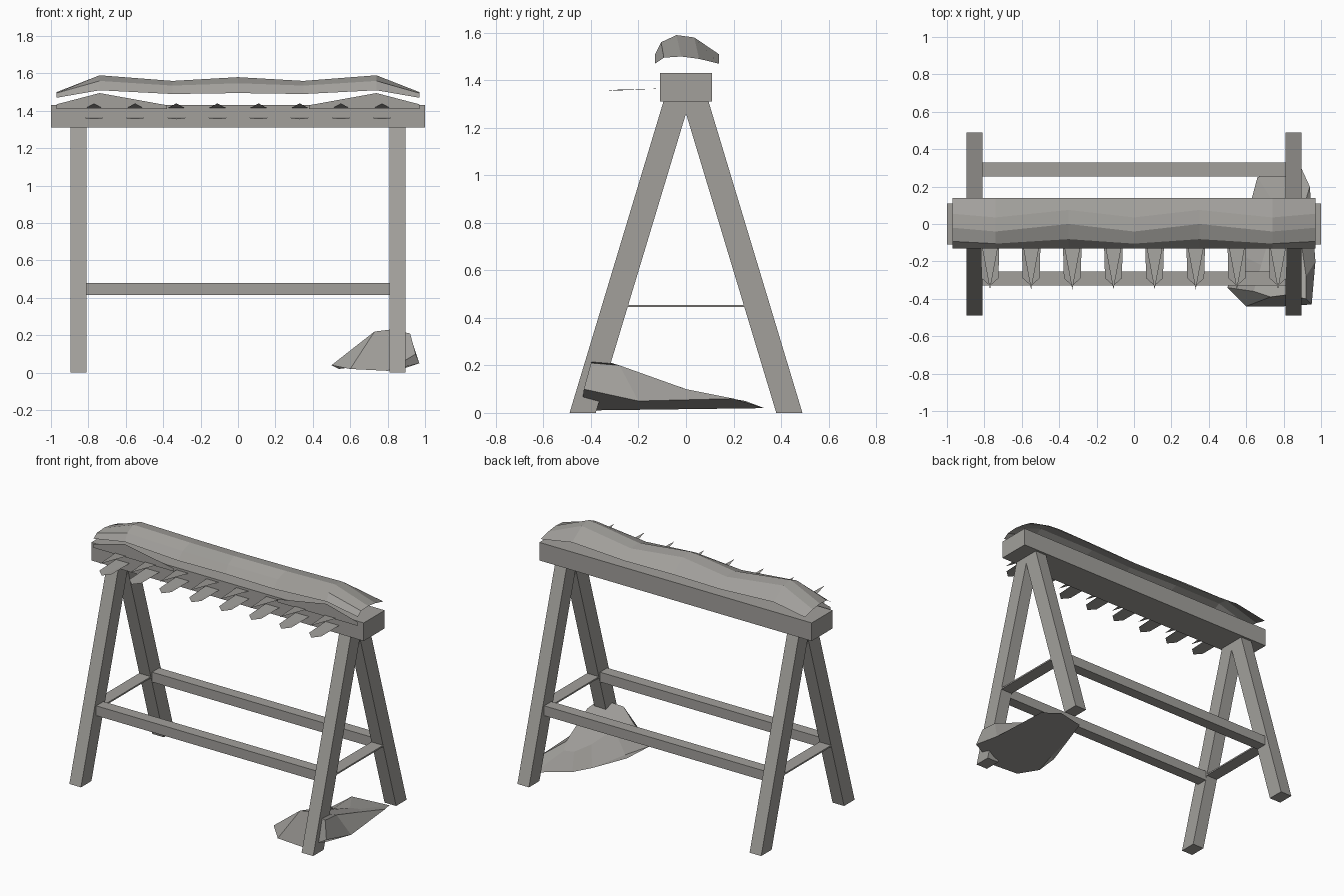
import bpy
from mathutils import Vector

cube = bpy.data.objects.get("Cube")
if cube:
    bpy.data.objects.remove(cube, do_unlink=True)

grey = bpy.data.materials.new("warm_grey")
grey.use_nodes = True
colour = (0.36, 0.35, 0.33, 1)
grey.diffuse_color = colour
grey.node_tree.nodes["Principled BSDF"].inputs["Base Color"].default_value = colour


def build(name, verts, faces):
    mesh = bpy.data.meshes.new(name)
    mesh.from_pydata([Vector(v) for v in verts], [], faces)
    mesh.materials.append(grey)
    mesh.update()
    obj = bpy.data.objects.new(name, mesh)
    bpy.context.collection.objects.link(obj)
    return obj


def prism(name, low, high):
    """Joins a lower and an upper outline into a closed solid."""
    n = len(low)
    sides = [(i, (i + 1) % n, n + (i + 1) % n, n + i) for i in range(n)]
    return build(name, low + high,
                 sides + [tuple(reversed(range(n))), tuple(range(n, 2 * n))])


def rect(x0, x1, y0, y1, z):
    return [(x0, y0, z), (x1, y0, z), (x1, y1, z), (x0, y1, z)]


def box(name, x0, x1, y0, y1, z0, z1):
    return prism(name, rect(x0, x1, y0, y1, z0), rect(x0, x1, y0, y1, z1))


# Top beam
box("top_beam", -1, 1, -0.11, 0.11, 1.31, 1.43)

# Splayed legs, long rails and flat end ties
for xs, side in ((-1, "right"), (1, "left")):
    x0, x1 = sorted((xs * 0.81, xs * 0.895))
    for ys, end in ((-1, "front"), (1, "back")):
        a, b = sorted((ys * 0.38, ys * 0.49))
        c, d = sorted((ys * -0.015, ys * 0.095))
        prism(f"{end}_{side}_leg", rect(x0, x1, a, b, 0), rect(x0, x1, c, d, 1.31))
    box(f"{side}_end_tie", x0, x1, -0.27, 0.27, 0.445, 0.455)
for ys, end in ((-1, "front"), (1, "back")):
    y0, y1 = sorted((ys * 0.255, ys * 0.33))
    box(f"{end}_rail", -0.81, 0.81, y0, y1, 0.415, 0.48)

# Wavy cap hovering over the beam: stations hold x, ridge height, hem height, sway
half = [(0, 1.58, 1.495, 0), (0.35, 1.56, 1.49, 0.04),
        (0.74, 1.59, 1.51, 0), (0.97, 1.50, 1.47, 0.02)]
stations = [(-x, r, h, s) for x, r, h, s in reversed(half[1:])] + half
verts = []
for x, ridge, hem, sway in stations:
    verts += [(x, -0.13, hem), (x, -0.105 + sway * 0.6, (ridge + hem) / 2 + 0.01),
              (x, -0.04 + sway, ridge), (x, 0.035 + sway, ridge - 0.01),
              (x, 0.138, hem)]
faces = [(i * 5 + j, i * 5 + j + 5, i * 5 + j + 6, i * 5 + j + 1)
         for i in range(len(stations) - 1) for j in range(4)]
build("wavy_cap", verts, faces)

# Peaked skirt strips along the front of the beam
for xs, side in ((-1, "right"), (1, "left")):
    outline = [(0.38, 1.41), (0.97, 1.41), (0.97, 1.435), (0.74, 1.495), (0.38, 1.43)]
    if xs < 0:
        outline.reverse()
    build(f"{side}_skirt", [(xs * x, -0.13, z) for x, z in outline], [(0, 1, 2, 3, 4)])

# Row of paired fringe points on the front
for i in range(8):
    x = -0.77 + i * 0.22
    build(f"upper_point_{i + 1}",
          [(x - 0.045, -0.11, 1.415), (x, -0.35, 1.44), (x + 0.045, -0.11, 1.415)],
          [(0, 1, 2)])
    build(f"lower_point_{i + 1}",
          [(x - 0.05, -0.11, 1.365), (x - 0.045, -0.29, 1.36), (x, -0.33, 1.355),
           (x + 0.045, -0.29, 1.36), (x + 0.05, -0.11, 1.365)],
          [(0, 1, 2, 4), (2, 3, 4)])

# Faceted drift heaped round the front left foot
rim = [(0.50, -0.34, 0.04), (0.60, -0.44, 0.02), (0.80, -0.44, 0.01),
       (0.95, -0.43, 0.10), (0.97, -0.20, 0.05), (0.94, 0.20, 0.06),
       (0.88, 0.33, 0.02), (0.66, 0.25, 0.05), (0.62, 0.10, 0.03),
       (0.54, -0.15, 0.02)]
crest = [(0.64, -0.36, 0.15), (0.73, -0.39, 0.22), (0.81, -0.38, 0.23),
         (0.92, -0.40, 0.21), (0.92, -0.28, 0.20), (0.88, 0.00, 0.10),
         (0.84, 0.08, 0.08), (0.78, 0.06, 0.08), (0.73, -0.05, 0.10),
         (0.68, -0.22, 0.15)]
drift = prism("ground_drift", rim, crest)
